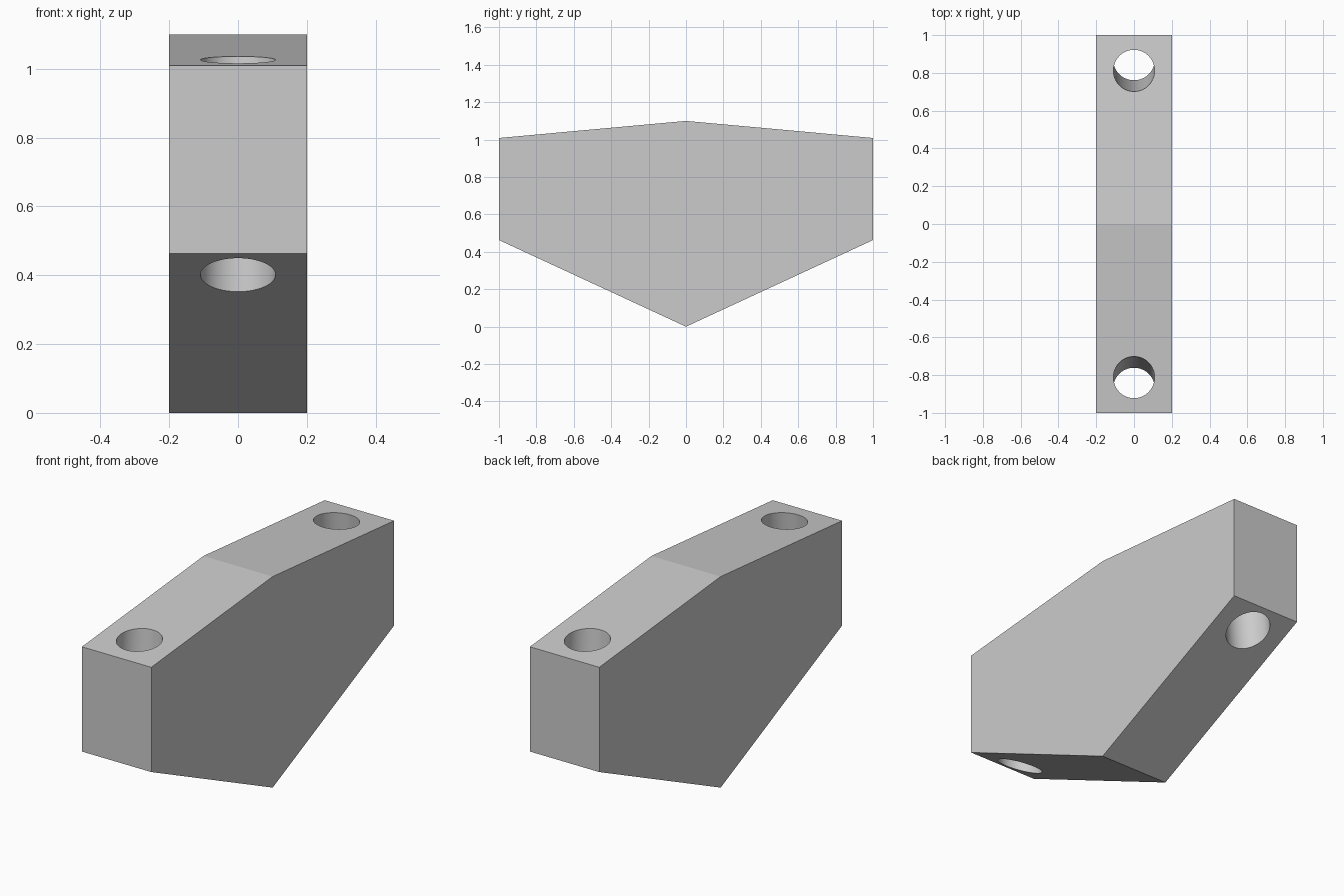
import bpy
import bmesh
import math

cube = bpy.data.objects.get("Cube")
if cube:
    bpy.data.objects.remove(cube, do_unlink=True)

HALF_WIDTH = 0.2
HOLE_RADIUS = 0.109
HOLE_TILT = math.radians(5)

grey = bpy.data.materials.new("plain grey")
grey.use_nodes = True
grey.diffuse_color = (0.6, 0.6, 0.6, 1)
grey.node_tree.nodes["Principled BSDF"].inputs["Base Color"].default_value = (0.6, 0.6, 0.6, 1)

# Block: six-sided side profile extruded across the width
profile = [(0, 0), (1, 0.463), (1, 1.009), (0, 1.1), (-1, 1.009), (-1, 0.463)]
bm = bmesh.new()
side = bm.faces.new([bm.verts.new((-HALF_WIDTH, y, z)) for y, z in profile])
extruded = bmesh.ops.extrude_face_region(bm, geom=[side])["geom"]
moved = [v for v in extruded if isinstance(v, bmesh.types.BMVert)]
bmesh.ops.translate(bm, vec=(2 * HALF_WIDTH, 0, 0), verts=moved)
bmesh.ops.recalc_face_normals(bm, faces=bm.faces)
mesh = bpy.data.meshes.new("drilled_block")
bm.to_mesh(mesh)
bm.free()
block = bpy.data.objects.new("drilled_block", mesh)
bpy.context.collection.objects.link(block)
mesh.materials.append(grey)

bpy.ops.object.select_all(action="DESELECT")

# Bolt holes: one near each end, splayed outwards towards the bottom
for name, sign in (("back_hole_cutter", 1), ("front_hole_cutter", -1)):
    bpy.ops.mesh.primitive_cylinder_add(
        vertices=64, radius=HOLE_RADIUS, depth=2,
        location=(0, sign * 0.839, 0.714), rotation=(sign * HOLE_TILT, 0, 0))
    cutter = bpy.context.object
    cutter.name = name
    cutter.hide_render = True
    cutter.data.materials.append(grey)

    cut = block.modifiers.new(name, "BOOLEAN")
    cut.operation = "DIFFERENCE"
    cut.solver = "EXACT"
    cut.object = cutter
    bpy.context.view_layer.objects.active = block
    bpy.ops.object.modifier_apply(modifier=cut.name)
    bpy.data.objects.remove(cutter, do_unlink=True)

# Smooth hole walls, keeping the shallow top ridge sharp
block.select_set(True)
bpy.context.view_layer.objects.active = block
bpy.ops.object.shade_smooth_by_angle(angle=math.radians(8))
